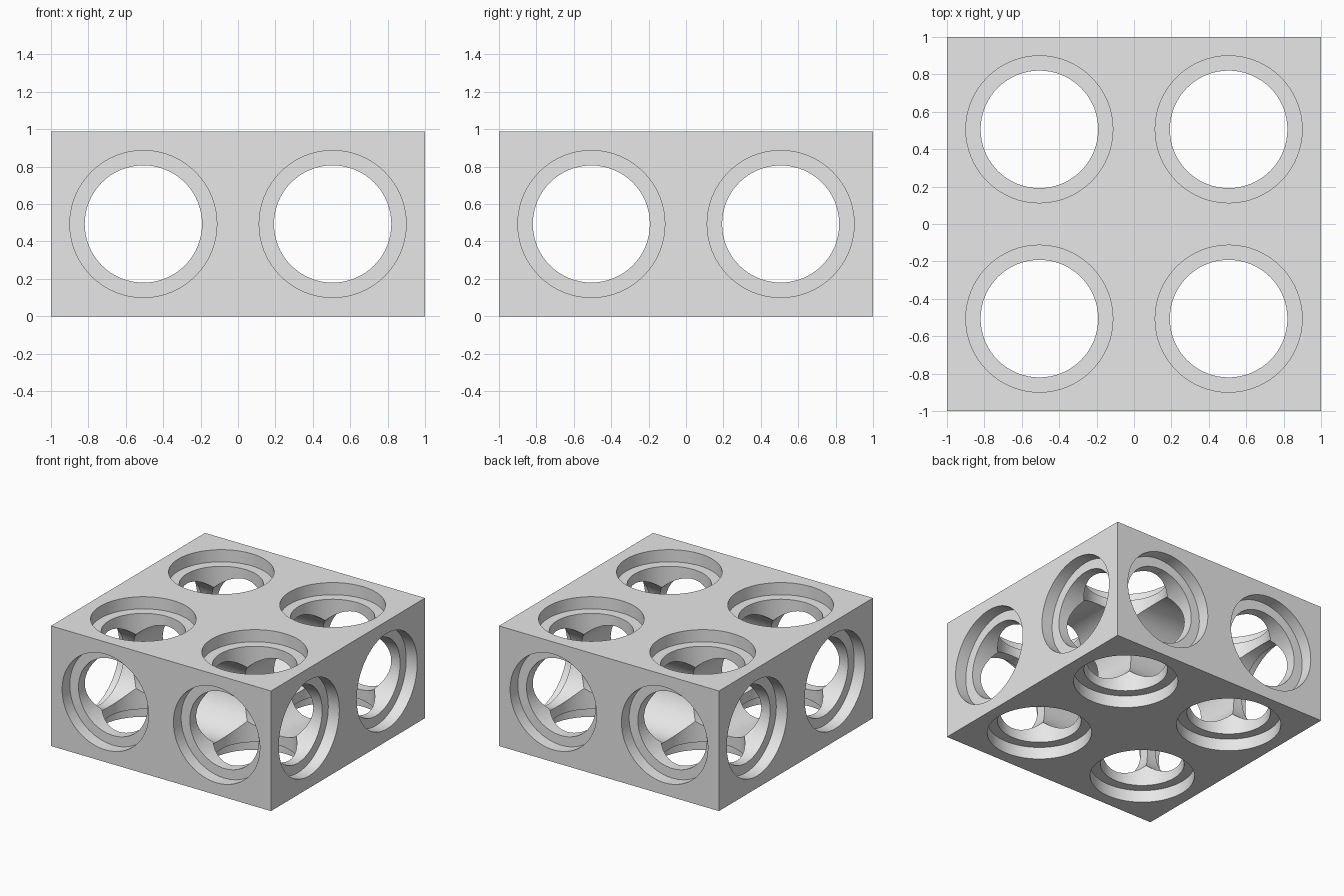
import bpy, bmesh, math
from mathutils import Matrix

default = bpy.data.objects.get("Cube")
if default:
    bpy.data.objects.remove(default, do_unlink=True)

HEIGHT = 0.987
MID = HEIGHT / 2
PITCH = 0.506      # hole centre offset
SEGMENTS = 64
RIM, BORE, DEPTH = 0.393, 0.313, 0.1

grey = bpy.data.materials.new("light_grey")
grey.use_nodes = True
colour = (0.8, 0.8, 0.8, 1)
grey.diffuse_color = colour
grey.node_tree.nodes["Principled BSDF"].inputs["Base Color"].default_value = colour


def add_object(name, bm):
    mesh = bpy.data.meshes.new(name)
    bm.to_mesh(mesh)
    bm.free()
    mesh.materials.append(grey)
    obj = bpy.data.objects.new(name, mesh)
    bpy.context.collection.objects.link(obj)
    return obj


def stepped_bore(name, half, bore, matrix):
    """Through hole with a shallow wider recess at each end."""
    inner = half - DEPTH
    profile = [(-half - 0.1, RIM), (-inner, RIM), (-inner, bore),
               (inner, bore), (inner, RIM), (half + 0.1, RIM)]
    bm = bmesh.new()
    rings = []
    for z, r in profile:
        angles = [math.tau * i / SEGMENTS for i in range(SEGMENTS)]
        rings.append([bm.verts.new((r * math.cos(a), r * math.sin(a), z)) for a in angles])
    for low, high in zip(rings, rings[1:]):
        for i in range(SEGMENTS):
            j = (i + 1) % SEGMENTS
            bm.faces.new((low[i], low[j], high[j], high[i]))
    bm.faces.new(rings[0][::-1])
    bm.faces.new(rings[-1])
    bmesh.ops.recalc_face_normals(bm, faces=bm.faces)
    bm.transform(matrix)
    cutter = add_object(name, bm)
    cutter.hide_render = True
    return cutter


# Solid block
bm = bmesh.new()
bmesh.ops.create_cube(bm, size=1)
bm.transform(Matrix.Translation((0, 0, MID)) @ Matrix.Diagonal((2, 2, HEIGHT, 1)))
block = add_object("bored_block", bm)

# Bores along each axis, with tiny radius differences for clean intersections
along_x = Matrix.Rotation(math.pi / 2, 4, 'Y')
along_y = Matrix.Rotation(math.pi / 2, 4, 'X')
cutters = []
for a in (-PITCH, PITCH):
    cutters.append(stepped_bore("side_bore", 1, BORE, Matrix.Translation((0, a, MID)) @ along_x))
    cutters.append(stepped_bore("front_bore", 1, BORE + 0.0006,
                                Matrix.Translation((a, 0, MID)) @ along_y))
    for b in (-PITCH, PITCH):
        cutters.append(stepped_bore("vertical_bore", MID, BORE + 0.0012,
                                    Matrix.Translation((a, b, MID))))

for cutter in cutters:
    mod = block.modifiers.new(cutter.name, 'BOOLEAN')
    mod.operation = 'DIFFERENCE'
    mod.solver = 'EXACT'
    mod.object = cutter

# Keep the cut result and drop the cutters
depsgraph = bpy.context.evaluated_depsgraph_get()
result = bpy.data.meshes.new_from_object(block.evaluated_get(depsgraph))
block.modifiers.clear()
block.data = result
for cutter in cutters:
    bpy.data.objects.remove(cutter, do_unlink=True)

# Smooth bores, crisp rims
for obj in bpy.context.selected_objects:
    obj.select_set(False)
block.select_set(True)
bpy.context.view_layer.objects.active = block
bpy.ops.object.shade_smooth_by_angle(angle=math.radians(30))
